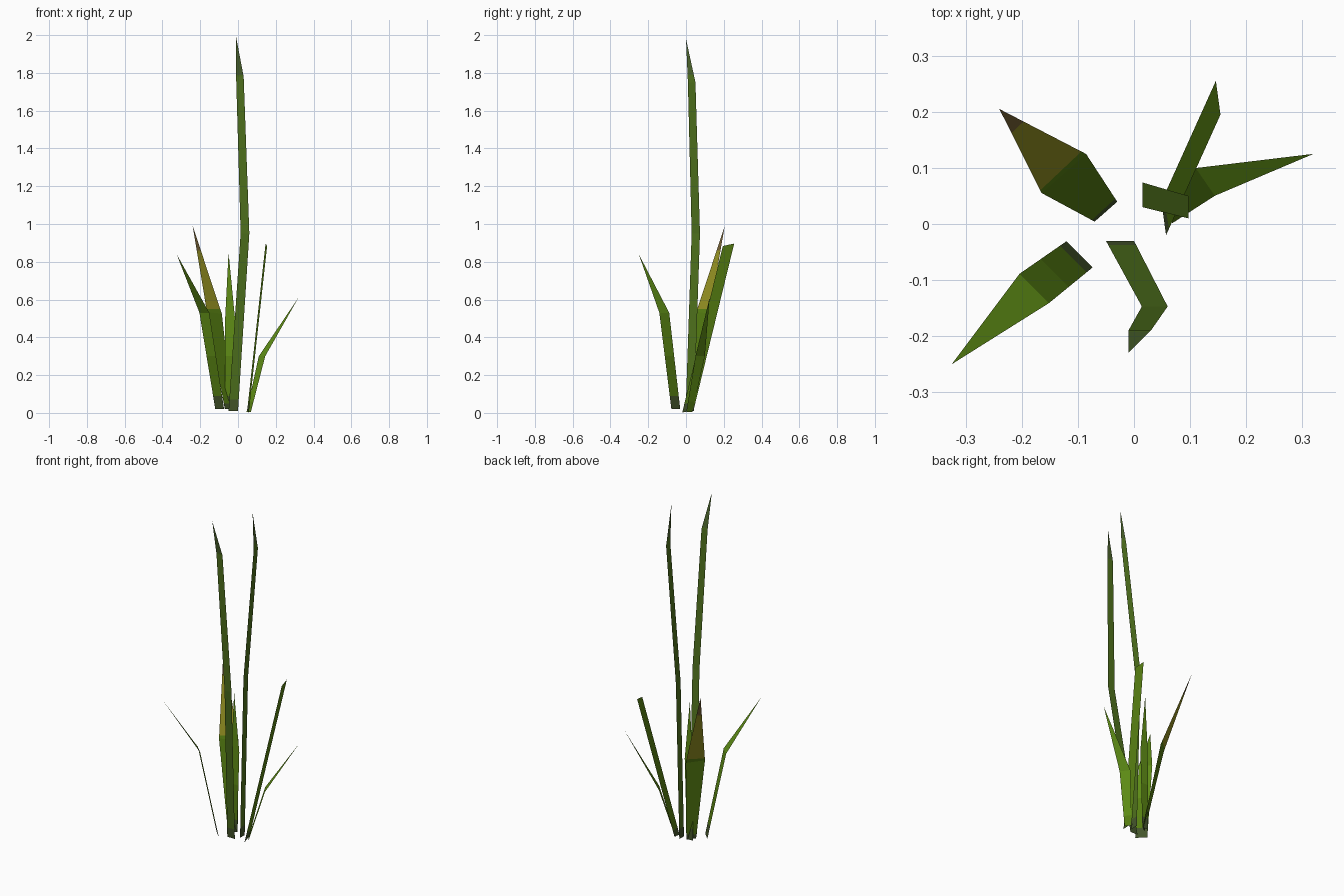
import bpy, bmesh
from mathutils import Vector

if "Cube" in bpy.data.objects:
    bpy.data.objects.remove(bpy.data.objects["Cube"])


def material(name, rgb):
    m = bpy.data.materials.new(name)
    m.diffuse_color = (*rgb, 1)
    m.use_nodes = True
    m.node_tree.nodes["Principled BSDF"].inputs["Base Color"].default_value = m.diffuse_color
    return m


BASE = material("dark_base_green", (0.060, 0.095, 0.025))
TALL = material("stem_green", (0.078, 0.165, 0.012))
DULL = material("dull_tip_green", (0.070, 0.125, 0.025))
MID = material("mid_green", (0.095, 0.215, 0.006))
LEAF = material("leaf_green", (0.115, 0.270, 0.008))
OLIVE = material("dry_olive", (0.300, 0.285, 0.016))
BROWN = material("withered_brown", (0.180, 0.120, 0.035))


def blade(name, across, rows, tip, bands):
    """Thin folded blade: rows are (x, y, z, half width), bands are (start height, material)."""
    side = Vector(across).normalized()
    bm = bmesh.new()
    pairs = []
    for x, y, z, w in rows:
        c = Vector((x, y, z))
        pairs.append((bm.verts.new(c - side * w), bm.verts.new(c + side * w)))
    for a, b in zip(pairs, pairs[1:]):
        bm.faces.new((a[0], a[1], b[1], b[0]))
    if tip:
        bm.faces.new((*pairs[-1], bm.verts.new(tip)))
    # cut at each colour change, then colour by height
    for z, _ in bands[1:]:
        geom = bm.verts[:] + bm.edges[:] + bm.faces[:]
        bmesh.ops.bisect_plane(bm, geom=geom, dist=0.0001,
                               plane_co=(0, 0, z), plane_no=(0, 0, 1))
    for f in bm.faces:
        h = f.calc_center_median().z
        f.material_index = max(i for i, (z, _) in enumerate(bands) if h >= z)
    me = bpy.data.meshes.new(name)
    bm.to_mesh(me)
    bm.free()
    for _, m in bands:
        me.materials.append(m)
    ob = bpy.data.objects.new(name, me)
    bpy.context.collection.objects.link(ob)


tall = [(-1, BASE), (0.07, TALL), (1.79, DULL)]
leaf = [(-1, BASE), (0.09, MID), (0.30, LEAF)]

# two tall blades
blade("tall_front_blade", (1, 0, 0),
      [(-0.025, -0.03, 0.01, 0.025), (0.037, -0.147, 0.95, 0.023),
       (0.010, -0.19, 1.78, 0.020)], (-0.01, -0.23, 1.99), tall)
blade("tall_side_blade", (0, 1, 0),
      [(0.015, 0.02, 0.01, 0.022), (0.015, 0.052, 0.95, 0.022),
       (0.097, 0.03, 1.75, 0.020)], (0.097, 0.0, 1.98), tall)

# blunt straight blade leaning back
blade("blunt_back_blade", (-0.13, 0.95, 0.2),
      [(0.053, 0.01, 0.008, 0.031), (0.150, 0.225, 0.89, 0.031)], None,
      [(-1, BASE), (0.05, MID)])

# short blades around the clump
blade("low_right_blade", (0.55, -0.8, 0),
      [(0.057, 0.018, 0.006, 0.020), (0.127, 0.075, 0.30, 0.030)],
      (0.32, 0.125, 0.61), [(-1, MID), (0.06, LEAF)])
blade("withered_back_blade", (0.75, 0.66, -0.1),
      [(-0.050, 0.022, 0.02, 0.027), (-0.125, 0.09, 0.53, 0.053)],
      (-0.24, 0.205, 0.99),
      [(-1, BASE), (0.05, MID), (0.55, OLIVE), (0.86, BROWN)])
blade("left_front_blade", (0.7, -0.7, 0),
      [(-0.097, -0.054, 0.02, 0.033), (-0.178, -0.115, 0.53, 0.037)],
      (-0.325, -0.25, 0.84), leaf)
blade("upright_centre_blade", (1, 0, 0),
      [(-0.050, 0.035, 0.02, 0.020), (-0.042, 0.035, 0.50, 0.026)],
      (-0.05, 0.035, 0.85), leaf)
